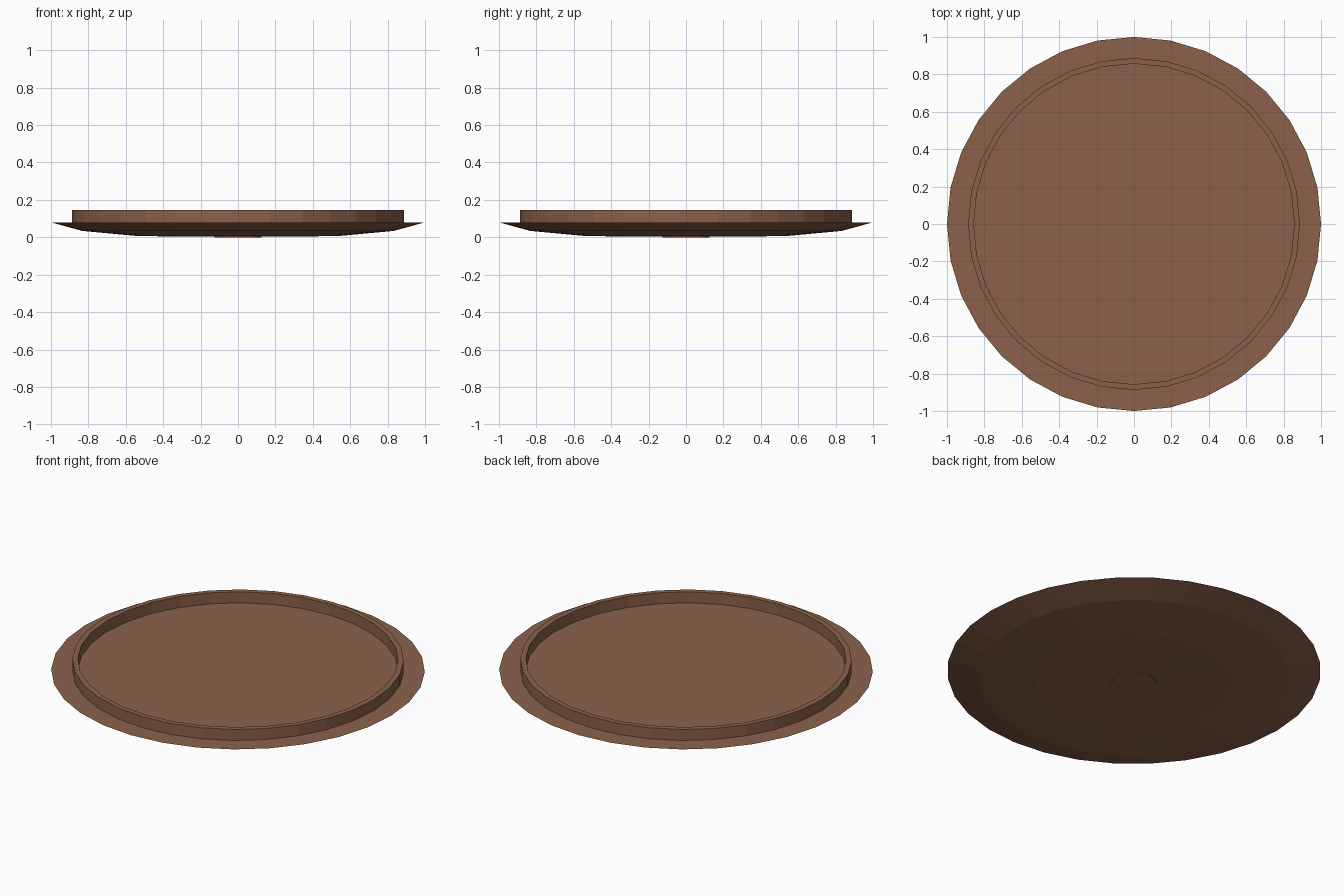
import bpy, bmesh, math

if "Cube" in bpy.data.objects:
    bpy.data.objects.remove(bpy.data.objects["Cube"])

brown = bpy.data.materials.new("warm brown")
brown.diffuse_color = (0.26, 0.12, 0.068, 1)
brown.use_nodes = True
brown.node_tree.nodes["Principled BSDF"].inputs["Base Color"].default_value = brown.diffuse_color


def lathe(name, profile, sides, closed=False):
    """Spin (radius, z) points about z; cap the ends, or join them if closed."""
    bm = bmesh.new()
    rings = [[bm.verts.new((r * math.cos(2 * math.pi * i / sides),
                            r * math.sin(2 * math.pi * i / sides), z))
              for i in range(sides)] for r, z in profile]
    pairs = list(zip(rings, rings[1:]))
    if closed:
        pairs.append((rings[-1], rings[0]))
    else:
        bm.faces.new(rings[0])
        bm.faces.new(rings[-1])
    for a, b in pairs:
        for i in range(sides):
            j = (i + 1) % sides
            bm.faces.new((a[i], a[j], b[j], b[i]))
    bmesh.ops.recalc_face_normals(bm, faces=bm.faces)
    mesh = bpy.data.meshes.new(name)
    bm.to_mesh(mesh)
    bm.free()
    mesh.materials.append(brown)
    obj = bpy.data.objects.new(name, mesh)
    bpy.context.collection.objects.link(obj)
    return obj


# shallow dish with a flat top
lathe("lid_disc", [(0.13, 0.004), (0.53, 0.006), (0.833, 0.034), (1.0, 0.08)], 32)
# upright ring on top
lathe("raised_rim", [(0.857, 0.078), (0.887, 0.078), (0.887, 0.145), (0.857, 0.145)],
      32, closed=True)
# small low foot underneath
lathe("bottom_foot", [(0.125, 0.0), (0.125, 0.006)], 8)
